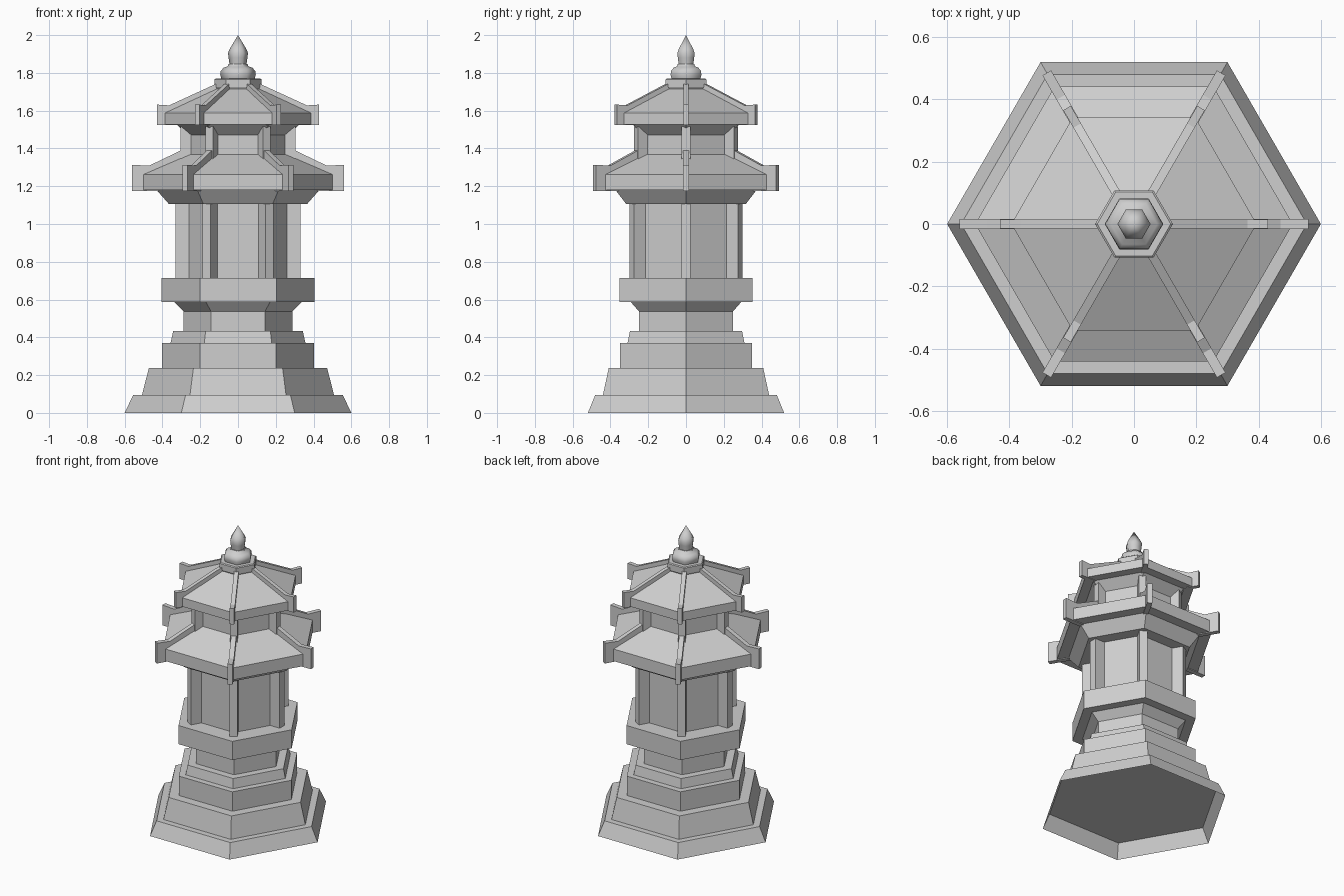
import bpy, bmesh
from math import cos, sin, pi, radians
from mathutils import Matrix

cube = bpy.data.objects.get("Cube")
if cube:
    bpy.data.objects.remove(cube, do_unlink=True)

stone = bpy.data.materials.new("grey_stone")
stone.use_nodes = True
GREY = (0.62, 0.62, 0.62, 1)
stone.diffuse_color = GREY
stone.node_tree.nodes["Principled BSDF"].inputs["Base Color"].default_value = GREY


def finish(name, bm):
    bmesh.ops.recalc_face_normals(bm, faces=bm.faces)
    mesh = bpy.data.meshes.new(name)
    bm.to_mesh(mesh)
    bm.free()
    mesh.materials.append(stone)
    ob = bpy.data.objects.new(name, mesh)
    bpy.context.collection.objects.link(ob)
    return ob


def turned(name, profile, capped=True):
    """Stack six-sided rings of (radius, height); the ends close with a cap or a tip."""
    bm = bmesh.new()
    rings = []
    for r, z in profile:
        count = 6 if r else 1
        rings.append([bm.verts.new((r * cos(i * pi / 3), r * sin(i * pi / 3), z))
                      for i in range(count)])
    for a, b in zip(rings, rings[1:]):
        for i in range(6):
            j = (i + 1) % 6
            if len(b) == 1:
                bm.faces.new((a[i], a[j], b[0]))
            else:
                bm.faces.new((a[i], a[j], b[j], b[i]))
    if capped:
        for ring in (rings[0], rings[-1]):
            if len(ring) > 1:
                bm.faces.new(ring)
    return finish(name, bm)


def radial_set(name, outline, width):
    """Six copies of a plate, drawn as (distance out, height), one on each corner."""
    bm = bmesh.new()
    for k in range(6):
        turn = Matrix.Rotation(k * pi / 3, 3, 'Z')
        sides = []
        for y in (-width / 2, width / 2):
            verts = [bm.verts.new(turn @ Matrix.Translation((x, y, z)).translation)
                     for x, z in outline]
            bm.faces.new(verts)
            sides.append(verts)
        a, b = sides
        for i in range(len(a)):
            j = (i + 1) % len(a)
            bm.faces.new((a[i], a[j], b[j], b[i]))
    return finish(name, bm)


def posts(name, inner, outer, low, high, width):
    radial_set(name, [(inner, low), (outer, low), (outer, high), (inner, high)], width)


# Stepped base; the lowest step is a skirt open underneath
turned("base_skirt", [(0.6, 0), (0.555, 0.095), (0.508, 0.095)], capped=False)
turned("base_steps", [(0.508, 0.095), (0.472, 0.238), (0.403, 0.238), (0.403, 0.37),
                      (0.357, 0.37), (0.343, 0.433), (0.288, 0.433)])

# Waist and platform
turned("waist", [(0.288, 0.43), (0.288, 0.538), (0.343, 0.592)])
turned("platform", [(0.405, 0.588), (0.405, 0.715)])

# Lower storey
turned("lower_chamber", [(0.275, 0.71), (0.275, 1.12)])
posts("lower_posts", 0.25, 0.332, 0.71, 1.11, 0.05)
turned("lower_cornice", [(0.365, 1.105), (0.433, 1.182)])
turned("lower_roof", [(0.51, 1.18), (0.51, 1.262), (0.26, 1.37)])
radial_set("lower_roof_ridges", [(0.42, 1.175), (0.56, 1.175), (0.56, 1.313), (0.47, 1.309),
                                 (0.27, 1.405), (0.24, 1.34)], 0.032)

# Upper storey
turned("upper_chamber", [(0.262, 1.35), (0.262, 1.472), (0.33, 1.53)])
posts("upper_posts", 0.23, 0.305, 1.32, 1.515, 0.045)
turned("upper_roof", [(0.394, 1.528), (0.394, 1.588), (0.11, 1.72)])
radial_set("upper_roof_ridges", [(0.32, 1.525), (0.43, 1.525), (0.43, 1.632), (0.365, 1.628),
                                 (0.11, 1.745), (0.09, 1.69)], 0.028)

# Finial
turned("finial_collar", [(0.11, 1.70), (0.125, 1.725), (0.125, 1.765), (0.118, 1.77)])
dome = turned("finial_dome", [(0.088, 1.768), (0.094, 1.79), (0.092, 1.81), (0.075, 1.828),
                              (0.055, 1.835), (0.05, 1.847)])
bulb = turned("finial_bulb", [(0.045, 1.845), (0.05, 1.88), (0.053, 1.905), (0.045, 1.925),
                              (0, 2)])
bpy.ops.object.select_all(action='DESELECT')
for part in (dome, bulb):
    part.select_set(True)
bpy.context.view_layer.objects.active = bulb
bpy.ops.object.shade_smooth_by_angle(angle=radians(65))
